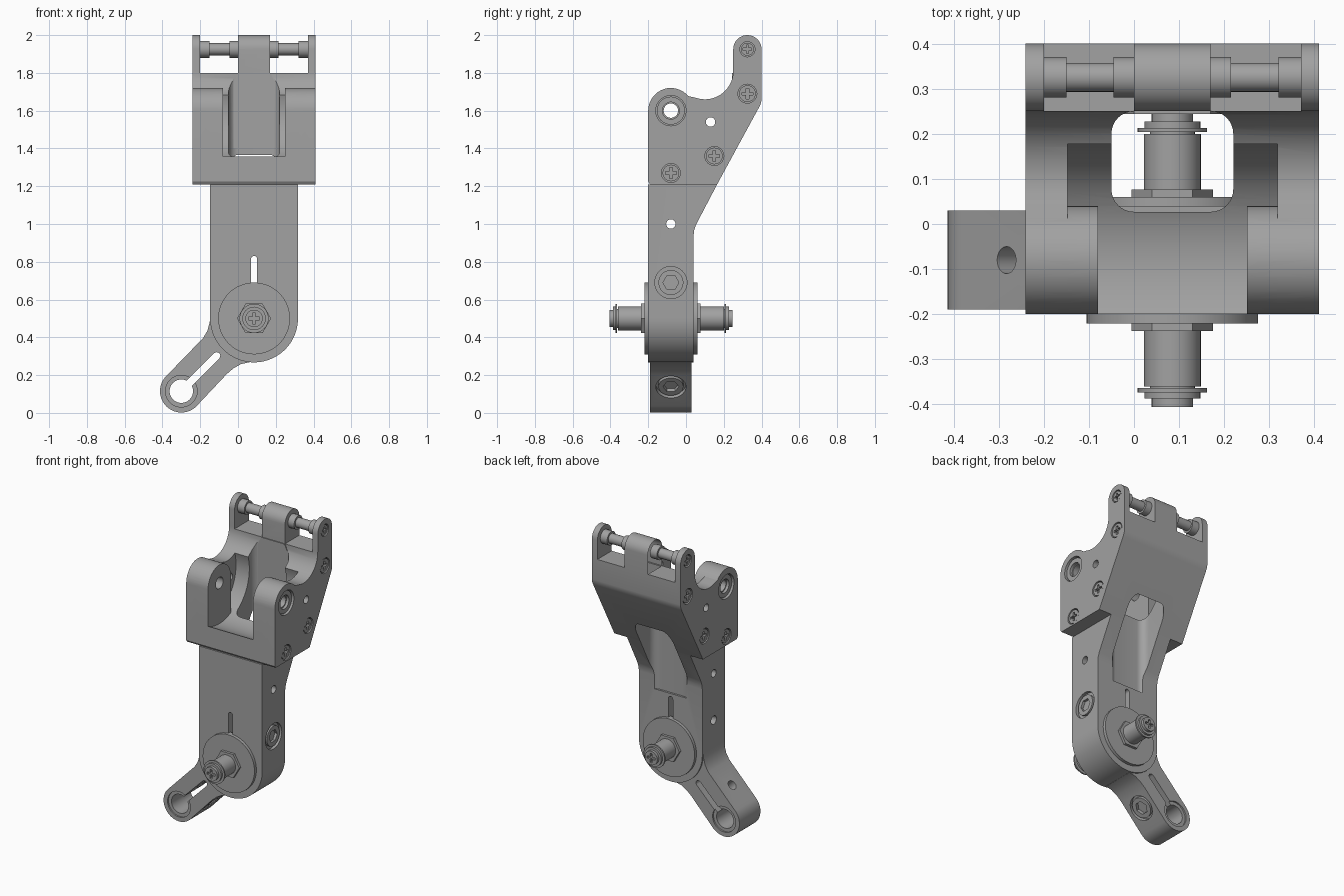
import bpy, bmesh
from math import sin, cos, pi, radians
from mathutils import Matrix

default = bpy.data.objects.get("Cube")
if default:
    bpy.data.objects.remove(default, do_unlink=True)

CX, CY = 0.085, -0.08        # mid plane of the body and line of the pivots
HALF, BODY = 0.325, 0.2325   # half widths of the housing and the lower body
PIVOT = (CY, 1.6)
AXLE = (CX, 0.5)
PIN = (0.325, 1.925)
parts = []

grey = bpy.data.materials.new("machined_grey")
grey.use_nodes = True
grey.diffuse_color = (0.36, 0.36, 0.36, 1)
grey.node_tree.nodes["Principled BSDF"].inputs["Base Color"].default_value = (0.36, 0.36, 0.36, 1)


def arc(c, r, a0, a1, n=20):
    angles = [radians(a0 + (a1 - a0) * i / n) for i in range(n + 1)]
    return [(c[0] + r * cos(a), c[1] + r * sin(a)) for a in angles]


def prism(name, pts, axis, lo, hi, matrix=None):
    """Extrude a profile: (y, z) along x, (x, z) along y, or (x, y) along z."""
    place = {"x": lambda p, d: (d, p[0], p[1]),
             "y": lambda p, d: (p[0], d, p[1]),
             "z": lambda p, d: (p[0], p[1], d)}[axis]
    bm = bmesh.new()
    a, b = ([bm.verts.new(place(p, d)) for p in pts] for d in (lo, hi))
    bm.faces.new(a)
    bm.faces.new(b)
    for i in range(len(pts)):
        j = (i + 1) % len(pts)
        bm.faces.new((a[i], a[j], b[j], b[i]))
    bmesh.ops.recalc_face_normals(bm, faces=bm.faces)
    if matrix:
        bm.transform(matrix)
    mesh = bpy.data.meshes.new(name)
    bm.to_mesh(mesh)
    bm.free()
    ob = bpy.data.objects.new(name, mesh)
    bpy.context.collection.objects.link(ob)
    parts.append(ob)
    return ob


def disc(name, axis, c, r, lo, hi, n=48, matrix=None):
    return prism(name, arc(c, r, 0, 360, n)[:-1], axis, lo, hi, matrix)


def rect(u0, u1, v0, v1):
    return [(u0, v0), (u1, v0), (u1, v1), (u0, v1)]


def boolean(target, tools, operation="DIFFERENCE"):
    for tool in tools:
        mod = target.modifiers.new("bool", "BOOLEAN")
        mod.operation, mod.object, mod.solver = operation, tool, "EXACT"
        bpy.context.view_layer.update()
        result = target.evaluated_get(bpy.context.evaluated_depsgraph_get())
        mesh = bpy.data.meshes.new_from_object(result)
        target.modifiers.clear()
        target.data = mesh
        parts.remove(tool)
        bpy.data.objects.remove(tool, do_unlink=True)


def screw(name, axis, c, r, face, s, depth=0.02, matrix=None):
    """Screw head with a cross slot; s is the outward direction."""
    head = disc(name, axis, c, r, face, face - s * 0.04, 32, matrix)
    a, b = r * 0.65, r * 0.17
    boolean(head, [prism("slot", rect(c[0] - u, c[0] + u, c[1] - v, c[1] + v), axis,
                         face + s * 0.02, face - s * depth, matrix) for u, v in ((a, b), (b, a))])


# Upper housing: one side profile across the full width
profile = ([(0.165, 1.21), (0.388, 1.62), (0.397, 1.64), (0.4, 1.66)]
           + arc(PIN, 0.075, 0, 180) + arc((0.1, 1.81), 0.15, 0, -110, 16)
           + arc(PIVOT, 0.12, 40, 180) + [(-0.2, 1.225), (-0.19, 1.21)])
housing = prism("upper_housing", profile, "x", CX - HALF, CX + HALF)
boolean(housing, [disc("cavity", "x", PIVOT, 0.27, CX - BODY, CX + BODY, 96),
                  prism("opening", rect(-0.4, 0.17, 1.6, 1.9), "x", CX - BODY, CX + BODY)])

# Pivot hubs on the inner side walls
hub_profile = arc(PIVOT, 0.12, 0, 180) + [(-0.2, 1.31), (0.04, 1.31)]
for s in (-1, 1):
    boolean(housing, [prism("hub", hub_profile, "x", CX + s * 0.165, CX + s * 0.27)], "UNION")


def window():
    """Vertical rounded shaft opening through the sloping back."""
    u, r = 0.135, 0.05
    pts = []
    for sx, y, a in ((1, 0.2, 0), (-1, 0.2, 90), (-1, 0.077, 180), (1, 0.077, 270)):
        pts += arc((CX + sx * (u - r), y), r, a, a + 90, 8)
    return prism("window", pts, "z", 0.85, 2.2)


boolean(housing, [window()])

# Gaps between the ears, and holes through the side walls
for s in (-1, 1):
    boolean(housing, [prism("ear_gap", rect(0.15, 0.5, 1.8, 2.1), "x", CX + s * 0.085, CX + s * 0.285)])
boolean(housing, [disc("pivot_hole", "x", PIVOT, 0.038, -0.6, 0.6),
                  disc("small_hole", "x", (0.13, 1.54), 0.025, -0.6, 0.6, 24)])
SCREWS = ((CY, 1.27, 0.05), (0.15, 1.36, 0.05), (0.325, 1.69, 0.05), PIN + (0.04,))
for s, side in ((-1, "right"), (1, "left")):
    face = CX + s * HALF
    boolean(housing, [disc("counterbore", "x", PIVOT, 0.08, face + s * 0.1, face - s * 0.03)])
    disc_ring = disc(side + "_pivot_bush", "x", PIVOT, 0.074, face - s * 0.012, face - s * 0.06)
    boolean(disc_ring, [disc("bush_hole", "x", PIVOT, 0.045, -0.6, 0.6)])
    for i, (y, z, r) in enumerate(SCREWS):
        boolean(housing, [disc("recess", "x", (y, z), r, face + s * 0.1, face - s * 0.025, 32)])
        screw(f"{side}_plate_screw_{i + 1}", "x", (y, z), r - 0.006, face - s * 0.004, s)

    # Stepped pin between the outer ear and the centre ear
    for label, r, a, b in (("pin", 0.032, 0.08, 0.29), ("pin_inner_collar", 0.045, 0.08, 0.13),
                           ("pin_outer_collar", 0.045, 0.235, 0.29)):
        disc(f"{side}_{label}", "x", PIN, r, CX + s * a, CX + s * b, 32)

# Flared foot of the centre ear
rib = [(CX - 0.125, 1.4), (CX + 0.125, 1.4), (CX + 0.125, 1.72), (CX + 0.085, 1.8),
       (CX - 0.085, 1.8), (CX - 0.125, 1.72)]
prism("centre_rib", rib, "y", 0.244, 0.26)

# Lower body: round-ended block with a sloping back brace
block = arc(AXLE, BODY, 180, 360, 40) + [(CX + BODY, 1.21), (CX - BODY, 1.21)]
body = prism("lower_body", block, "y", -0.2, 0.04)
brace = [(-0.1, 0.9), (0.04, 0.94), (0.044, 0.97), (0.055, 1.0), (0.165, 1.21), (-0.1, 1.21)]
boolean(body, [prism("brace", brace, "x", CX - BODY, CX + BODY)], "UNION")
side = CX + BODY
boolean(body, [window(),
               prism("clamp_slit", arc((CX, 0.815), 0.016, 0, 180, 8)
                     + [(CX - 0.016, 0.57), (CX + 0.016, 0.57)], "y", -0.5, 0.5),
               disc("side_hole", "x", (CY, 1.0), 0.025, -0.6, 0.6, 24),
               disc("clamp_hole", "x", (CY, 0.69), 0.028, -0.6, 0.0, 24),
               disc("clamp_bore", "x", (CY, 0.69), 0.085, side - 0.02, 0.6)])


def clamp_bolt(name, c, face, matrix=None):
    bolt = disc(name, "x", c, 0.066, face - 0.05, face - 0.003, 40, matrix)
    boolean(bolt, [disc("socket", "x", c, 0.042, face - 0.03, face + 0.1, 6, matrix)])


clamp_bolt("body_clamp_bolt", (CY, 0.69), side)

# Crank arm with split clamp end
EYE = (-0.3, 0.115)
arm_profile = (arc(EYE, 0.113, 135, 315, 32)
               + [(-0.06, 0.205), (-0.025, 0.235), (0.015, 0.258), (0.06, 0.268), AXLE,
                  (-0.145, 0.53), (-0.15, 0.48), (-0.162, 0.435), (-0.185, 0.396)])
arm = prism("crank_arm", arm_profile, "y", -0.19, 0.03)
tilt = Matrix.Translation((EYE[0], 0, EYE[1])) @ Matrix.Rotation(radians(45), 4, "Y")
boolean(arm, [disc("eye_hole", "y", EYE, 0.062, -0.5, 0.5),
              prism("arm_slit", arc((0, 0.265), 0.019, 0, 180, 8) + [(-0.019, 0), (0.019, 0)],
                    "y", -0.5, 0.5, tilt),
              disc("arm_bolt_hole", "x", (CY, 0.14), 0.03, -0.3, 0.0, 24, tilt),
              disc("arm_bolt_bore", "x", (CY, 0.14), 0.08, 0.085, 0.3, 40, tilt)])
for y0, y1 in ((-0.5, -0.18), (0.02, 0.5)):
    boolean(arm, [disc("eye_recess", "y", EYE, 0.084, y0, y1)])
clamp_bolt("arm_clamp_bolt", (CY, 0.14), 0.11, tilt)

# Axle: flange, nut, sleeve, retaining clip and screw cap at each end
for s, end in ((-1, "front"), (1, "back")):
    for label, r, a, b, n in (("flange", 0.19, 0.1, 0.14, 64), ("nut", 0.09, 0.12, 0.157, 6),
                              ("sleeve", 0.063, 0.1, 0.28, 40), ("groove", 0.05, 0.27, 0.3, 32),
                              ("clip", 0.077, 0.284, 0.293, 40), ("collar", 0.062, 0.293, 0.307, 40)):
        disc(f"{end}_axle_{label}", "y", AXLE, r, CY + s * a, CY + s * b, n)
    screw(end + "_axle_cap", "y", AXLE, 0.046, CY + s * 0.325, s, 0.015)

# One finish for all parts, smooth with sharp edges kept
for ob in bpy.context.selected_objects:
    ob.select_set(False)
for ob in parts:
    ob.data.materials.clear()
    ob.data.materials.append(grey)
    ob.select_set(True)
bpy.context.view_layer.objects.active = parts[0]
bpy.ops.object.shade_smooth_by_angle(angle=radians(30))
